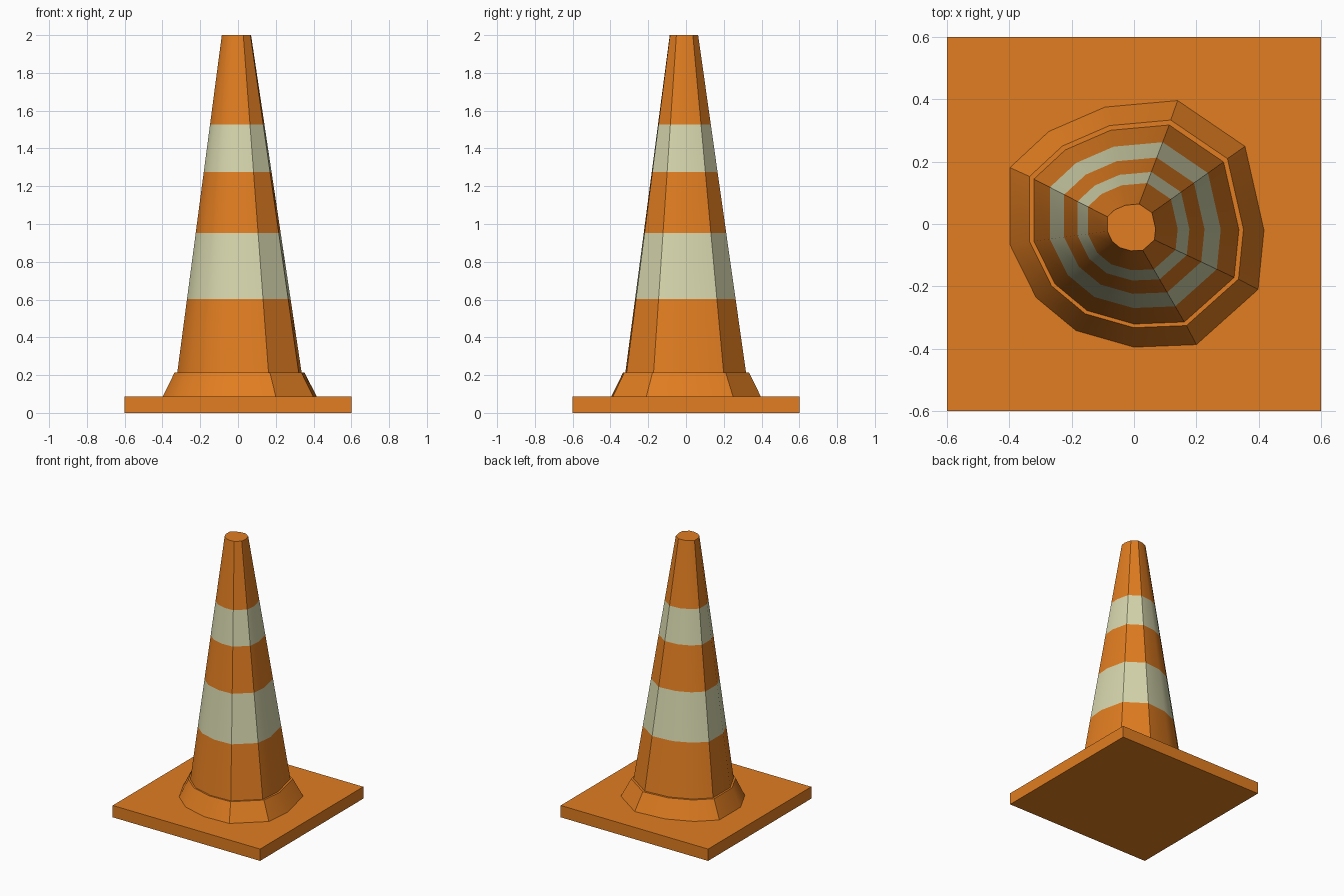
import bpy
import math

if "Cube" in bpy.data.objects:
    bpy.data.objects.remove(bpy.data.objects["Cube"])

# Uneven twelve-sided outline shared by the collar and the cone
OUTLINE = [(0.14, 0.396), (-0.093, 0.375), (-0.273, 0.297), (-0.398, 0.181),
           (-0.398, -0.066), (-0.314, -0.236), (-0.186, -0.342), (0.0, -0.395),
           (0.20, -0.387), (0.398, -0.21), (0.417, -0.02), (0.356, 0.249)]
SQUARE = [(0.6, 0.6), (-0.6, 0.6), (-0.6, -0.6), (0.6, -0.6)]


def material(name, color):
    m = bpy.data.materials.new(name)
    m.diffuse_color = color
    m.use_nodes = True
    m.node_tree.nodes["Principled BSDF"].inputs["Base Color"].default_value = m.diffuse_color
    return m


ORANGE = material("orange_rubber", (0.75, 0.205, 0.015, 1))
PALE = material("pale_reflective", (0.67, 0.67, 0.42, 1))


def loft(name, outline, levels, striped=False):
    """Stack scaled copies of an outline; levels are (z, scale, x shift, y shift)."""
    n = len(outline)
    verts = [(x * s + dx, y * s + dy, z) for z, s, dx, dy in levels for x, y in outline]
    faces = [list(range(n))[::-1]]
    bands = [0]
    for k in range(len(levels) - 1):
        for i in range(n):
            j = (i + 1) % n
            faces.append([k * n + i, k * n + j, (k + 1) * n + j, (k + 1) * n + i])
            bands.append(k % 2 if striped else 0)
    faces.append([(len(levels) - 1) * n + i for i in range(n)])
    bands.append(0)
    mesh = bpy.data.meshes.new(name)
    mesh.from_pydata(verts, [], faces)
    mesh.materials.append(ORANGE)
    if striped:
        mesh.materials.append(PALE)
    for poly, band in zip(mesh.polygons, bands):
        poly.material_index = band
    mesh.update()
    obj = bpy.data.objects.new(name, mesh)
    bpy.context.collection.objects.link(obj)
    bpy.ops.object.select_all(action='DESELECT')
    obj.select_set(True)
    bpy.context.view_layer.objects.active = obj
    bpy.ops.object.shade_smooth_by_angle(angle=math.radians(30))
    return obj


# Square foot plate
loft("base_plate", SQUARE, [(0, 1, 0, 0), (0.087, 1, 0, 0)])

# Sloped collar
loft("collar", OUTLINE, [(0.087, 1, 0, 0), (0.215, 0.842, 0, 0)])

# Tapered cone, with alternate bands pale
Z0, Z1 = 0.215, 2.0
cone_levels = []
for z in (Z0, 0.604, 0.952, 1.276, 1.527, Z1):
    t = (z - Z0) / (Z1 - Z0)
    cone_levels.append((z, 0.807 + (0.19 - 0.807) * t, -0.010 * t, -0.002 - 0.009 * t))
loft("cone_body", OUTLINE, cone_levels, striped=True)
